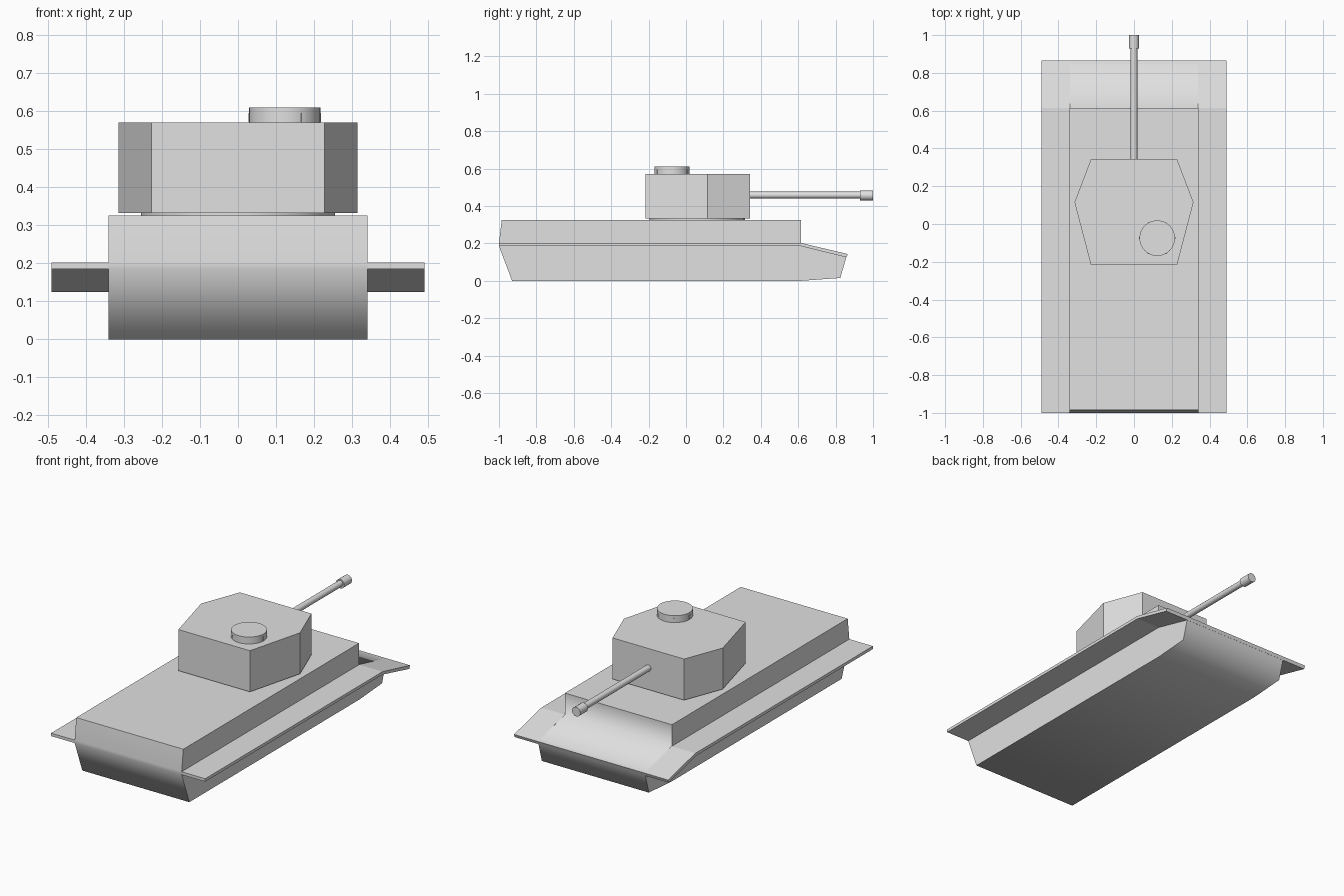
import bpy, math

if "Cube" in bpy.data.objects:
    bpy.data.objects.remove(bpy.data.objects["Cube"])

grey = bpy.data.materials.new("light_grey")
grey.diffuse_color = (0.75, 0.75, 0.75, 1)
grey.use_nodes = True
grey.node_tree.nodes["Principled BSDF"].inputs["Base Color"].default_value = grey.diffuse_color


def make(name, verts, faces, smooth=None):
    me = bpy.data.meshes.new(name)
    me.from_pydata(verts, [], faces)
    me.materials.append(grey)
    ob = bpy.data.objects.new(name, me)
    bpy.context.collection.objects.link(ob)
    bpy.ops.object.select_all(action='DESELECT')
    ob.select_set(True)
    bpy.context.view_layer.objects.active = ob
    bpy.ops.object.mode_set(mode='EDIT')
    bpy.ops.mesh.select_all(action='SELECT')
    bpy.ops.mesh.normals_make_consistent(inside=False)
    bpy.ops.object.mode_set(mode='OBJECT')
    if smooth:
        bpy.ops.object.shade_smooth_by_angle(angle=math.radians(smooth))
    return ob


def prism(name, a, b, smooth=None):
    """Closed solid between two matching rings of points."""
    n = len(a)
    faces = [tuple(range(n)), tuple(range(n, 2 * n))]
    faces += [(i, (i + 1) % n, n + (i + 1) % n, n + i) for i in range(n)]
    return make(name, a + b, faces, smooth)


def side_extrude(name, profile, x0, x1, smooth=None):
    return prism(name, [(x0, y, z) for y, z in profile],
                 [(x1, y, z) for y, z in profile], smooth)


def up_extrude(name, outline, z0, z1, smooth=None):
    return prism(name, [(x, y, z0) for x, y in outline],
                 [(x, y, z1) for x, y in outline], smooth)


def circle(cx, cy, r, n):
    return [(cx + r * math.cos(2 * math.pi * i / n),
             cy + r * math.sin(2 * math.pi * i / n)) for i in range(n)]


def rod(name, r, y0, y1, z, n):
    c = circle(0, z, r, n)
    return prism(name, [(x, y0, h) for x, h in c], [(x, y1, h) for x, h in c], 40)


# hull with sloped nose, softly shaded across the bends
hull = [(-0.93, 0), (0.62, 0), (0.825, 0.015), (0.862, 0.143), (0.615, 0.202),
        (0.615, 0.326), (-0.985, 0.326), (-1, 0.202), (-1, 0.185)]
side_extrude("hull", hull, -0.341, 0.341, 80)

# side fenders bending down at the nose
fender = [(-1, 0.185), (0.615, 0.185), (0.858, 0.125), (0.865, 0.143),
          (0.615, 0.202), (-1, 0.202)]
for s, side in ((-1, "left"), (1, "right")):
    side_extrude(side + "_fender", fender, s * 0.34, s * 0.491)

# front lip of the nose plate between the fenders
side_extrude("nose_lip", [(0.84, 0.13), (0.858, 0.125), (0.865, 0.143), (0.845, 0.147)],
             -0.34, 0.34)

# turret on its ring
up_extrude("turret_ring", circle(0, 0.06, 0.255, 32), 0.32, 0.337, 40)
half = [(0.228, -0.217), (0.315, 0.115), (0.228, 0.343)]
up_extrude("turret", half + [(-x, y) for x, y in reversed(half)], 0.333, 0.57)

# commander hatch with thin vision slits
hx, hy, hr = 0.123, -0.075, 0.094
up_extrude("hatch_cupola", circle(hx, hy, hr, 32), 0.565, 0.61, 40)
for i in range(6):
    a = math.radians(60 * i)
    c, s = math.cos(a), math.sin(a)
    box = [(hx + r * c - t * s, hy + r * s + t * c)
           for r, t in ((0.09, -0.005), (0.0955, -0.005), (0.0955, 0.005), (0.09, 0.005))]
    up_extrude("vision_slit", box, 0.572, 0.596)

# gun barrel and muzzle
rod("gun_barrel", 0.018, 0.33, 0.94, 0.458, 12)
rod("muzzle", 0.027, 0.93, 1.0, 0.456, 10)
